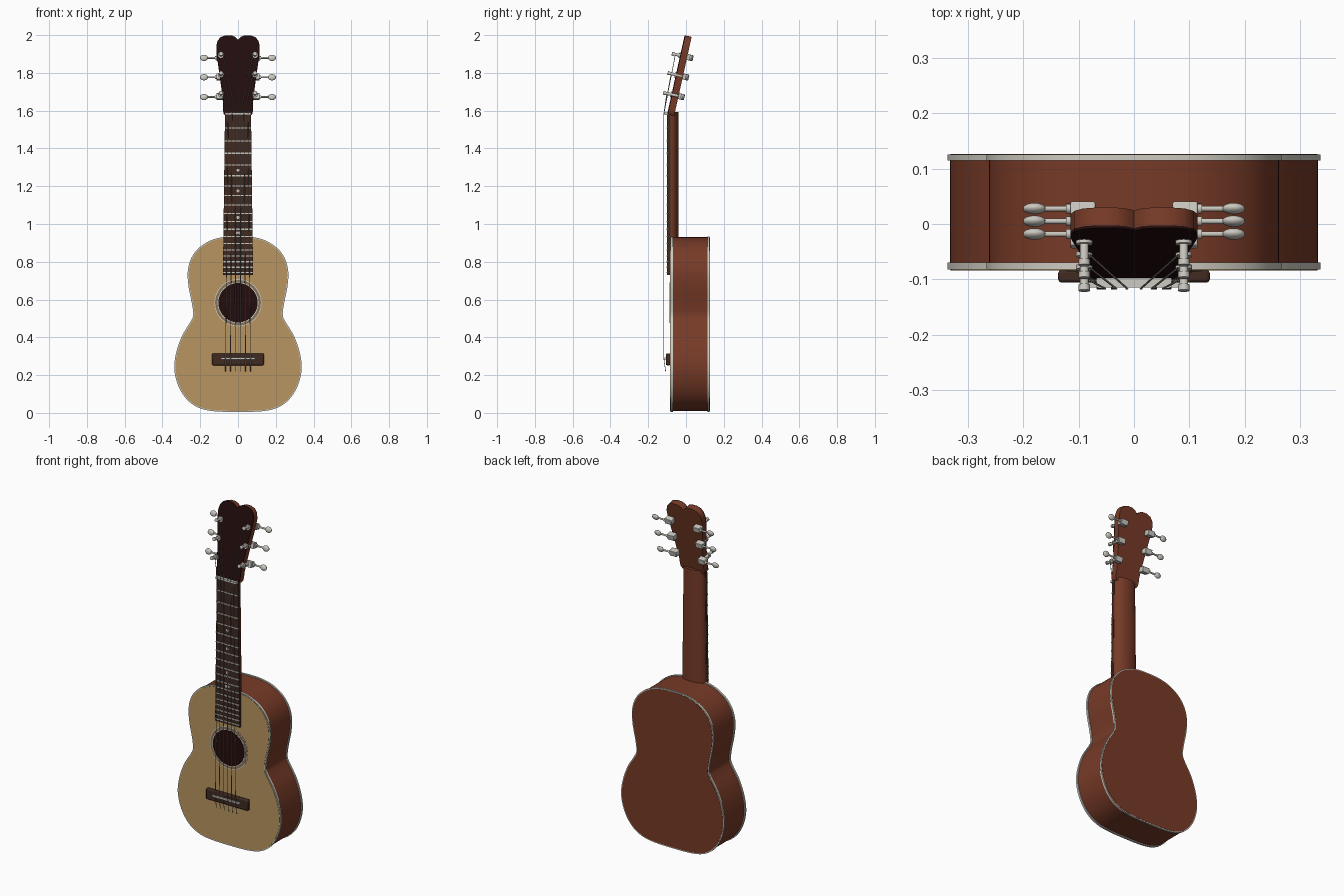
import bpy, bmesh, math
from mathutils import Matrix, Vector

cube = bpy.data.objects.get("Cube")
if cube:
    bpy.data.objects.remove(cube, do_unlink=True)


def material(name, rgb, rough=0.5):
    m = bpy.data.materials.new(name)
    m.use_nodes = True
    m.diffuse_color = (*rgb, 1)
    node = m.node_tree.nodes["Principled BSDF"]
    node.inputs["Base Color"].default_value = (*rgb, 1)
    node.inputs["Roughness"].default_value = rough
    return m


SPRUCE = material("pale spruce", (0.48, 0.30, 0.115))
MAHOGANY = material("red mahogany", (0.185, 0.043, 0.02))
EBONY = material("dark ebony", (0.017, 0.004, 0.004))
ROSEWOOD = material("brown rosewood", (0.05, 0.023, 0.015))
IVORY = material("ivory binding", (0.62, 0.60, 0.54))
METAL = material("silver metal", (0.60, 0.58, 0.53))
ROSETTE = material("rosette brown", (0.24, 0.17, 0.10))
STRING = material("string steel", (0.32, 0.31, 0.29))
WORLD = Matrix.Identity(4)


def finish(name, bm, mat, frame=WORLD, bevel=0):
    bmesh.ops.recalc_face_normals(bm, faces=bm.faces)
    mesh = bpy.data.meshes.new(name)
    bm.to_mesh(mesh)
    bm.free()
    mesh.transform(frame)
    mesh.materials.append(mat)
    ob = bpy.data.objects.new(name, mesh)
    bpy.context.collection.objects.link(ob)
    bpy.ops.object.select_all(action="DESELECT")
    bpy.context.view_layer.objects.active = ob
    ob.select_set(True)
    bpy.ops.object.shade_smooth_by_angle(angle=math.radians(35))
    if bevel:
        mod = ob.modifiers.new("soft edges", "BEVEL")
        mod.width, mod.segments = bevel, 2
    return ob


def prism(name, pts, y0, y1, mat, frame=WORLD, bevel=0):
    """Extrude an x-z outline from y0 to y1."""
    bm = bmesh.new()
    rings = [[bm.verts.new((x, y, z)) for x, z in pts] for y in (y0, y1)]
    for ring in rings:
        bm.faces.new(ring)
    n = len(pts)
    for i in range(n):
        j = (i + 1) % n
        bm.faces.new((rings[0][i], rings[0][j], rings[1][j], rings[1][i]))
    return finish(name, bm, mat, frame, bevel)


def rect(x0, x1, z0, z1):
    return [(x0, z0), (x1, z0), (x1, z1), (x0, z1)]


def circle(x, z, r, n=32):
    return [(x + r * math.cos(math.tau * i / n), z + r * math.sin(math.tau * i / n)) for i in range(n)]


def mirrored(half):
    """Close a right-hand outline, given bottom to top, across x = 0."""
    return half + [(-x, z) for x, z in reversed(half) if x > 0]


def smooth_loop(pts, steps=6):
    """Closed Catmull-Rom curve through the points."""
    p = [Vector(q) for q in pts]
    n, out = len(p), []
    for i in range(n):
        a, b, c, d = p[i - 1], p[i], p[(i + 1) % n], p[(i + 2) % n]
        for k in range(steps):
            t = k / steps
            out.append(0.5 * (2 * b + (c - a) * t + (2 * a - 5 * b + 4 * c - d) * t**2
                              + (3 * b - a - 3 * c + d) * t**3))
    return [tuple(v) for v in out]


def inset(pts, dist):
    """Shrink a counter-clockwise outline along its normals."""
    out = []
    for i, (x, z) in enumerate(pts):
        q = pts[(i + 1) % len(pts)]
        t = (Vector(q) - Vector(pts[i - 1])).normalized()
        out.append((x - t.y * dist, z + t.x * dist))
    return out


# Body: sides, two bindings, top and back plates
body = smooth_loop(mirrored([
    (0, 0.005), (0.13, 0.009), (0.21, 0.028), (0.27, 0.07), (0.315, 0.14), (0.337, 0.23),
    (0.327, 0.32), (0.295, 0.41), (0.25, 0.485), (0.237, 0.52), (0.244, 0.58), (0.262, 0.67),
    (0.266, 0.75), (0.247, 0.82), (0.205, 0.875), (0.14, 0.915), (0.07, 0.932), (0, 0.935)]))
prism("body_sides", inset(body, 0.005), -0.075, 0.12, MAHOGANY)
prism("front_binding", body, -0.082, -0.070, IVORY)
prism("back_binding", body, 0.115, 0.1255, IVORY)
prism("soundboard", inset(body, 0.006), -0.084, -0.074, SPRUCE)
prism("back_plate", inset(body, 0.006), 0.118, 0.1268, MAHOGANY)

# Soundhole and rosette as thin stacked discs
for k, (name, r, mat) in enumerate([
        ("rosette_outer_line", 0.125, IVORY), ("rosette_band", 0.121, ROSETTE),
        ("rosette_inner_line", 0.108, IVORY), ("soundhole", 0.104, EBONY)]):
    prism(name, circle(0, 0.583, r, 48), -0.0848 - 0.0008 * k, -0.083, mat)

# Bridge and saddle
prism("bridge", rect(-0.137, 0.137, 0.252, 0.315), -0.106, -0.083, ROSEWOOD, bevel=0.006)
prism("saddle", rect(-0.09, 0.09, 0.282, 0.292), -0.115, -0.1, IVORY)

# Neck with a rounded back
NUT_Z, SADDLE_Z, BOARD_END = 1.58, 0.287, 0.73


def board_half(z):
    return 0.08 - 0.011 * (z - BOARD_END) / (NUT_Z - BOARD_END)


bm = bmesh.new()
rings = []
for z in (0.925, NUT_Z + 0.012):
    w = board_half(z) - 0.001
    arc = [math.pi * i / 20 for i in range(21)]
    rings.append([bm.verts.new((w * math.cos(a), -0.09 + 0.05 * math.sin(a) ** 0.8, z)) for a in arc])
for ring in rings:
    bm.faces.new(ring)
for i in range(21):
    j = (i + 1) % 21
    bm.faces.new((rings[0][i], rings[0][j], rings[1][j], rings[1][i]))
finish("neck", bm, MAHOGANY)

# Fingerboard, frets, dots and nut
lo, hi = board_half(BOARD_END), board_half(NUT_Z)
prism("fingerboard", [(-lo, BOARD_END), (lo, BOARD_END), (hi, NUT_Z), (-hi, NUT_Z)], -0.1, -0.083, ROSEWOOD)


def fret_z(n):
    return SADDLE_Z + (NUT_Z - SADDLE_Z) / 2 ** (n / 12)


for n in range(1, 19):
    z, w = fret_z(n), board_half(fret_z(n))
    prism(f"fret_{n}", rect(-w, w, z - 0.003, z + 0.003), -0.104, -0.098, METAL)
for n in (5, 7, 10, 12):
    z = (fret_z(n) + fret_z(n - 1)) / 2
    for x in ((-0.008, 0.008) if n == 12 else (0,)):
        prism(f"dot_{n}", circle(x, z, 0.008, 16), -0.101, -0.099, IVORY)
prism("nut", rect(-0.068, 0.068, NUT_Z - 0.002, NUT_Z + 0.01), -0.115, -0.085, IVORY)

# Headstock, tilted back in its own frame (y is depth, z runs along it)
HEAD = Matrix.Translation((0, -0.1, NUT_Z)) @ Matrix.Rotation(-math.radians(12.5), 4, "X")
head = mirrored([
    (0, 0), (0.066, 0), (0.076, 0.012), (0.079, 0.03), (0.078, 0.06), (0.088, 0.15),
    (0.103, 0.26), (0.113, 0.33), (0.115, 0.37), (0.108, 0.40), (0.092, 0.42),
    (0.065, 0.429), (0.035, 0.429), (0.014, 0.42), (0, 0.404)])
prism("headstock", head, 0.005, 0.038, MAHOGANY, HEAD)
prism("headstock_face", head, 0, 0.006, EBONY, HEAD)


def lathe_x(name, x0, x1, r, depth, s):
    bm = bmesh.new()
    place = Matrix.Translation(((x0 + x1) / 2, depth, s)) @ Matrix.Rotation(math.pi / 2, 4, "Y")
    bmesh.ops.create_cone(bm, cap_ends=True, segments=12, radius1=r, radius2=r,
                          depth=abs(x1 - x0), matrix=place)
    finish(name, bm, METAL, HEAD)


# Tuners: post, washer, gear box, shaft and button
TUNERS = (0.108, 0.215, 0.32)
for side, label in ((1, "left"), (-1, "right")):
    for k, s in enumerate(TUNERS):
        tag = f"{label}_{k + 1}"
        px = side * 0.09
        prism("post_" + tag, circle(px, s, 0.008, 14), -0.044, 0.04, METAL, HEAD)
        prism("post_tip_" + tag, circle(px, s, 0.0105, 14), -0.045, -0.034, METAL, HEAD)
        prism("washer_" + tag, circle(px, s, 0.015, 16), -0.006, 0.002, METAL, HEAD)
        x0, x1 = sorted((side * 0.07, side * 0.115))
        prism("gear_box_" + tag, rect(x0, x1, s - 0.016, s + 0.016), 0.036, 0.07, METAL, HEAD, 0.003)
        lathe_x("shaft_" + tag, side * 0.11, side * 0.165, 0.005, 0.06, s)
        lathe_x("collar_" + tag, side * 0.115, side * 0.123, 0.009, 0.06, s)
        bm = bmesh.new()
        bmesh.ops.create_uvsphere(bm, u_segments=16, v_segments=10, radius=1,
                                  matrix=Matrix.Translation((side * 0.18, 0.06, s))
                                  @ Matrix.Diagonal((0.021, 0.010, 0.017, 1)))
        finish("button_" + tag, bm, METAL, HEAD)

# Strings from below the bridge, over saddle and nut, to the posts
for side, label in ((1, "left"), (-1, "right")):
    for k, s in enumerate(TUNERS):
        low, top = side * (0.066 - 0.026 * k), side * (0.052 - 0.02 * k)
        tie = HEAD @ Vector((side * 0.08, -0.026, s))
        path = [(low, -0.108, 0.22), (low, -0.117, SADDLE_Z), (top, -0.117, NUT_Z + 0.004), tie]
        curve = bpy.data.curves.new(f"string_{label}_{k + 1}", "CURVE")
        curve.dimensions = "3D"
        curve.bevel_depth = 0.0018
        curve.bevel_resolution = 1
        curve.use_fill_caps = True
        line = curve.splines.new("POLY")
        line.points.add(len(path) - 1)
        for point, co in zip(line.points, path):
            point.co = (*co, 1)
        curve.materials.append(STRING)
        bpy.context.collection.objects.link(bpy.data.objects.new(curve.name, curve))
